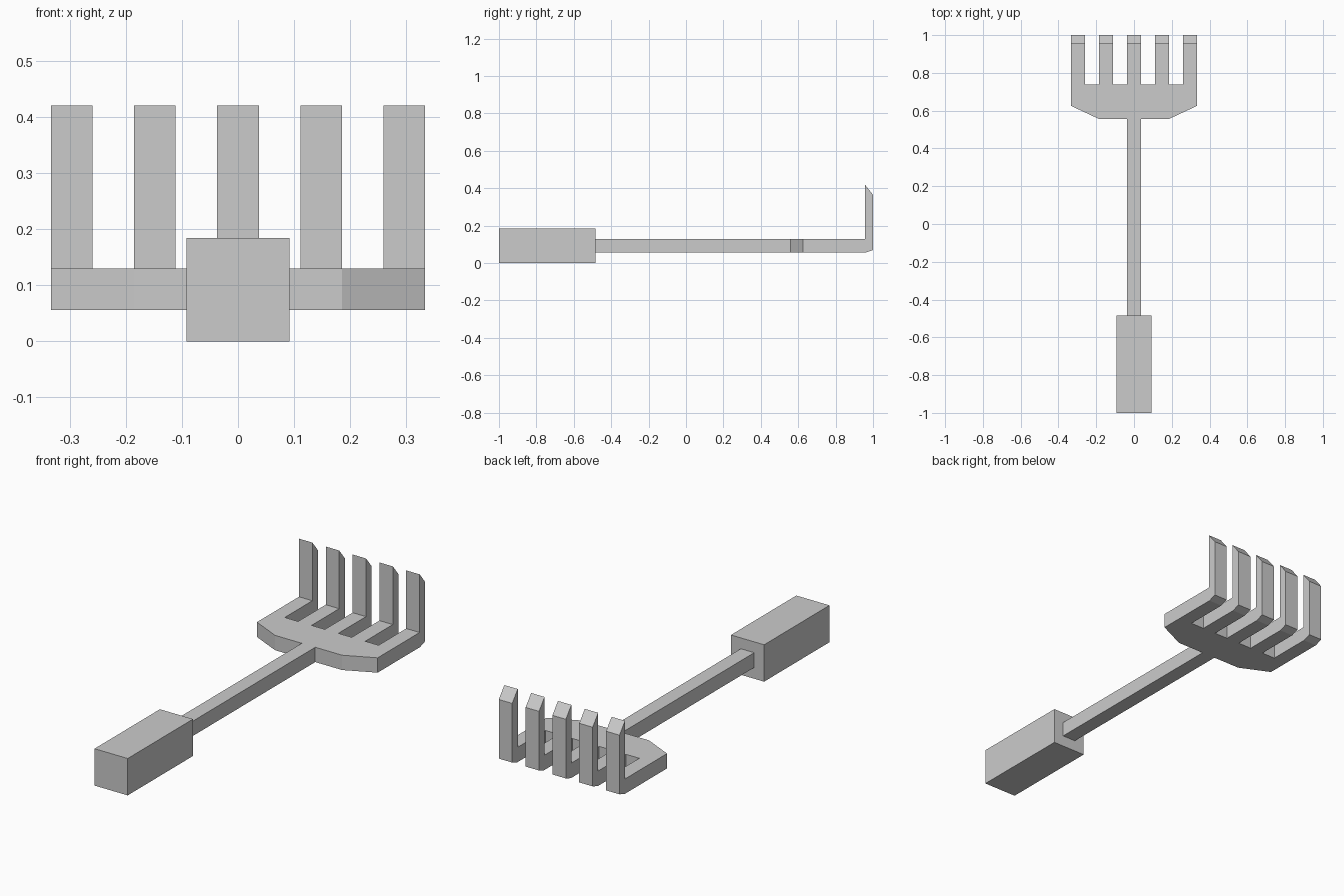
import bpy, bmesh
from mathutils import Vector

if "Cube" in bpy.data.objects:
    bpy.data.objects.remove(bpy.data.objects["Cube"])


def prism(name, points, direction):
    """Closed solid: a flat outline pushed along a direction."""
    bm = bmesh.new()
    face = bm.faces.new([bm.verts.new(p) for p in points])
    out = bmesh.ops.extrude_face_region(bm, geom=[face])["geom"]
    bmesh.ops.translate(bm, vec=Vector(direction),
                        verts=[v for v in out if isinstance(v, bmesh.types.BMVert)])
    bmesh.ops.recalc_face_normals(bm, faces=bm.faces)
    mesh = bpy.data.meshes.new(name)
    bm.to_mesh(mesh)
    bm.free()
    obj = bpy.data.objects.new(name, mesh)
    bpy.context.collection.objects.link(obj)
    return obj


# Block handle
HANDLE = 0.0915
prism("handle",
      [(-HANDLE, -1, 0), (HANDLE, -1, 0), (HANDLE, -1, 0.184), (-HANDLE, -1, 0.184)],
      (0, 0.515, 0))

# Top silhouette, right half: shaft, chamfered head, then tines from outside in
TINE = 0.037
ROOT, BEYOND = 0.738, 1.1
half = [(TINE, -0.6), (TINE, 0.556), (0.185, 0.556), (0.333, 0.625)]
for cx in (0.296, 0.148):
    half += [(cx + TINE, BEYOND), (cx - TINE, BEYOND),
             (cx - TINE, ROOT), (cx - 0.148 + TINE, ROOT)]
    if cx > 0.2:
        half.pop()
        half.append((0.148 + TINE, ROOT))
half.append((TINE, BEYOND))
outline = half + [(-x, y) for x, y in reversed(half)]
rake = prism("shaft_and_fork_head", [(x, y, -0.1) for x, y in outline], (0, 0, 0.7))

# Side silhouette: straight bar with upturned, bevelled tips
side = [(-0.485, 0.056), (0.96, 0.056), (1, 0.07), (1, 0.365),
        (0.956, 0.42), (0.956, 0.13), (-0.485, 0.13)]
cutter = prism("side_profile_cutter", [(-0.5, y, z) for y, z in side], (1, 0, 0))
cutter.hide_render = True

# The tool is where both silhouettes meet
mod = rake.modifiers.new("side_profile", 'BOOLEAN')
mod.operation = 'INTERSECT'
mod.solver = 'EXACT'
mod.object = cutter
bpy.context.view_layer.objects.active = rake
bpy.ops.object.modifier_apply(modifier=mod.name)
bpy.data.objects.remove(cutter)
